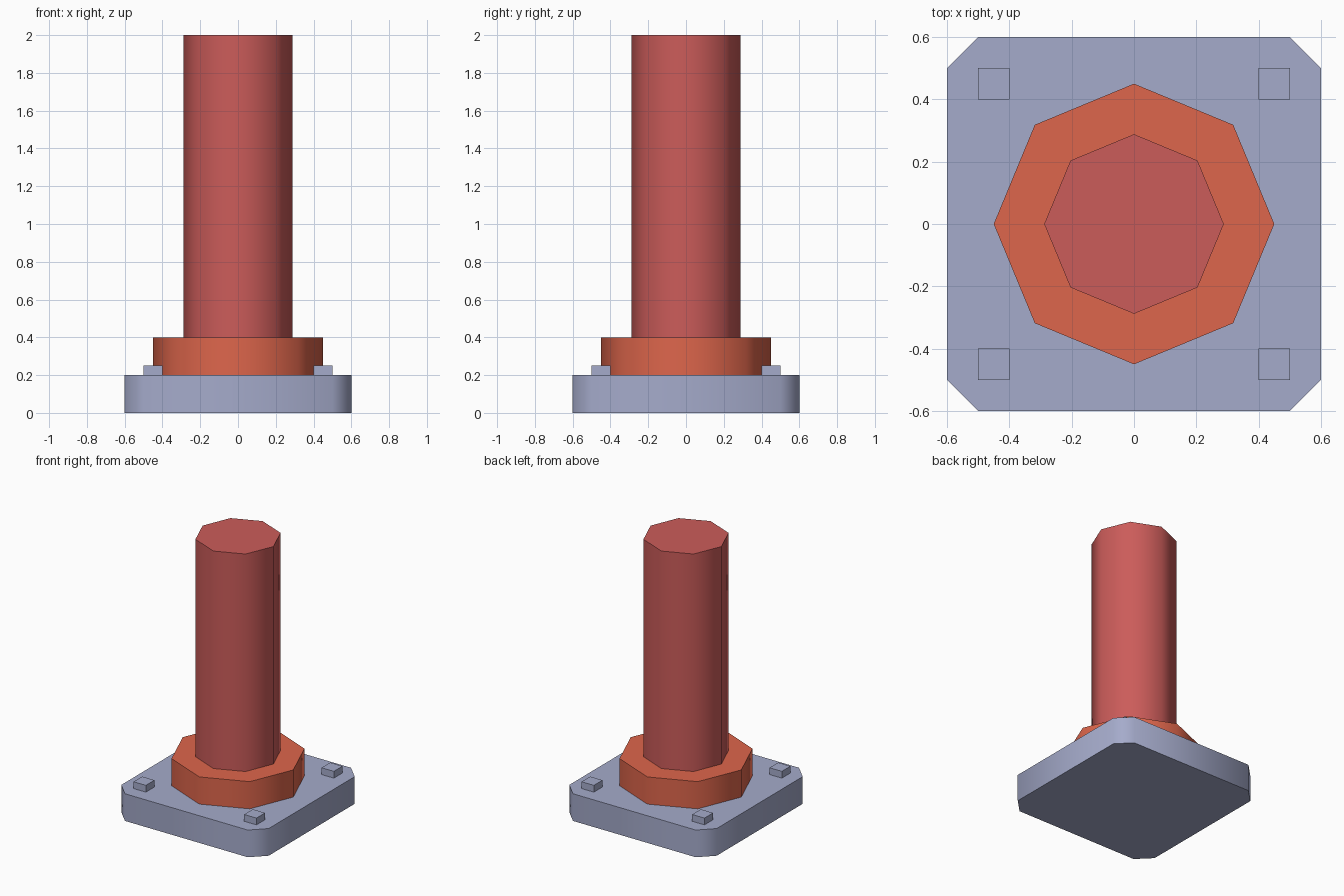
import bpy, bmesh, math

if "Cube" in bpy.data.objects:
    bpy.data.objects.remove(bpy.data.objects["Cube"])


def material(name, rgb):
    m = bpy.data.materials.new(name)
    m.diffuse_color = (*rgb, 1.0)
    m.use_nodes = True
    m.node_tree.nodes["Principled BSDF"].inputs["Base Color"].default_value = m.diffuse_color
    return m


STEEL = material("blue_grey", (0.376, 0.407, 0.597))
ORANGE = material("orange", (0.73, 0.133, 0.072))
RED = material("red", (0.60, 0.107, 0.102))


def prism(name, outline, z0, z1, mat):
    """Extrude a flat outline from z0 to z1, smooth around the sides only."""
    bm = bmesh.new()
    face = bm.faces.new([bm.verts.new((x, y, z0)) for x, y in outline])
    top = bmesh.ops.extrude_face_region(bm, geom=[face], use_keep_orig=True)
    verts = [v for v in top["geom"] if isinstance(v, bmesh.types.BMVert)]
    bmesh.ops.translate(bm, vec=(0, 0, z1 - z0), verts=verts)
    bmesh.ops.recalc_face_normals(bm, faces=bm.faces)
    mesh = bpy.data.meshes.new(name)
    bm.to_mesh(mesh)
    bm.free()
    mesh.materials.append(mat)
    ob = bpy.data.objects.new(name, mesh)
    bpy.context.collection.objects.link(ob)
    bpy.ops.object.select_all(action='DESELECT')
    ob.select_set(True)
    bpy.context.view_layer.objects.active = ob
    bpy.ops.object.shade_smooth_by_angle(angle=math.radians(50))
    return ob


def octagon(r):
    return [(r * math.cos(i * math.pi / 4), r * math.sin(i * math.pi / 4)) for i in range(8)]


# Base plate: square with cut corners
a, b = 0.6, 0.5
prism("base_plate", [(a, -b), (a, b), (b, a), (-b, a), (-a, b), (-a, -b), (-b, -a), (b, -a)],
      0.0, 0.2, STEEL)

# Collar and column
prism("collar", octagon(0.45), 0.2, 0.4, ORANGE)
prism("column", octagon(0.288), 0.4, 2.0, RED)

# Corner bolts
h = 0.05
for sx, sx_name in ((-1, "left"), (1, "right")):
    for sy, sy_name in ((-1, "front"), (1, "back")):
        cx, cy = 0.45 * sx, 0.45 * sy
        prism(f"bolt_{sy_name}_{sx_name}",
              [(cx - h, cy - h), (cx + h, cy - h), (cx + h, cy + h), (cx - h, cy + h)],
              0.2, 0.25, STEEL)
